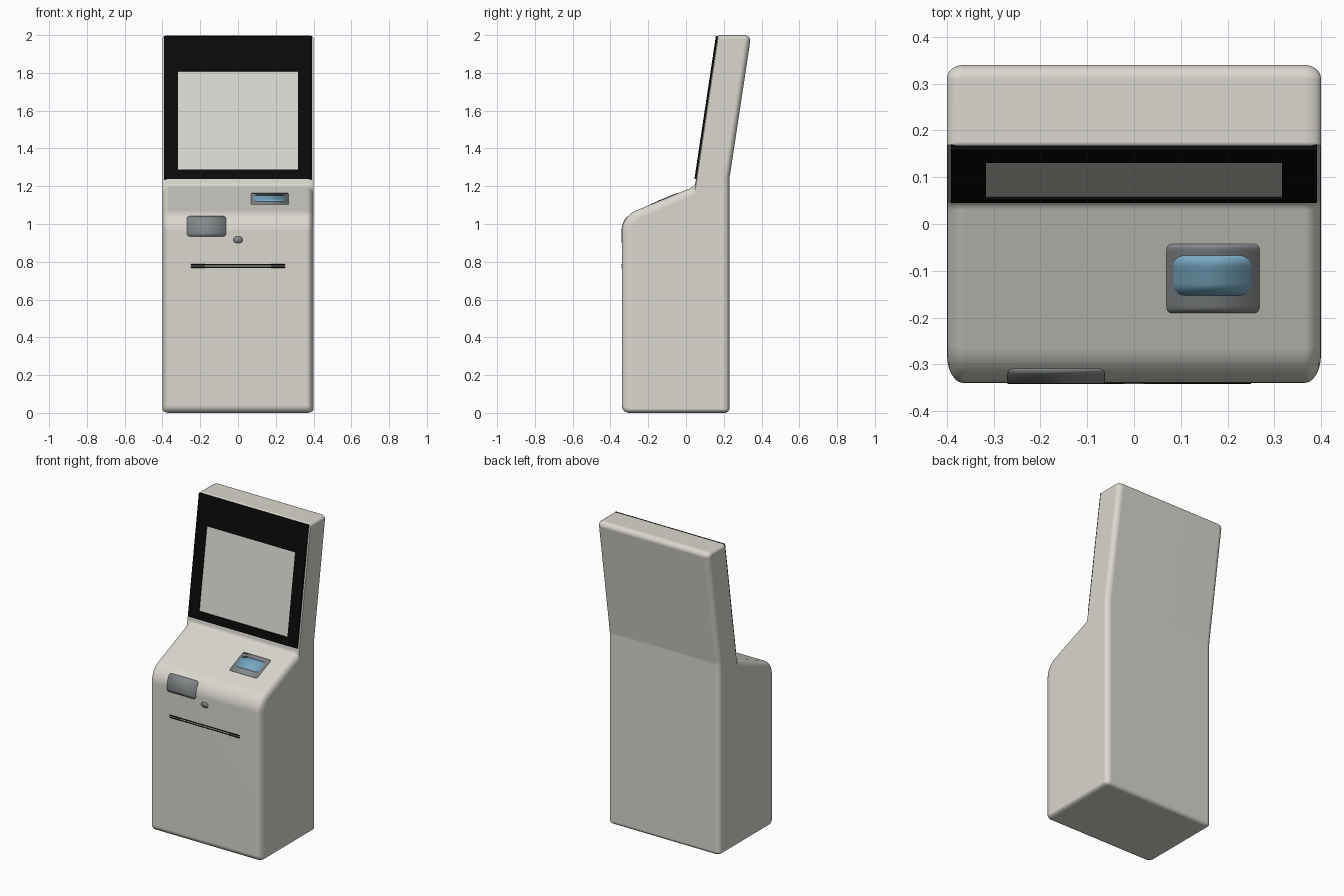
import bpy, bmesh, math
from mathutils import Vector
from mathutils.geometry import intersect_line_line_2d

if "Cube" in bpy.data.objects:
    bpy.data.objects.remove(bpy.data.objects["Cube"])


def material(name, rgb):
    m = bpy.data.materials.new(name)
    m.diffuse_color = (*rgb, 1)
    m.use_nodes = True
    m.node_tree.nodes["Principled BSDF"].inputs["Base Color"].default_value = m.diffuse_color
    return m


BODY = material("warm_light_grey", (0.70, 0.68, 0.62))
GLASS = material("pale_screen_grey", (0.71, 0.70, 0.65))
BLACK = material("black", (0.003, 0.003, 0.003))
GREY = material("mid_grey", (0.24, 0.255, 0.26))
BLUE = material("soft_blue", (0.19, 0.40, 0.55))


def add(name, bm, mat):
    bmesh.ops.recalc_face_normals(bm, faces=bm.faces)
    me = bpy.data.meshes.new(name)
    bm.to_mesh(me)
    bm.free()
    me.materials.append(mat)
    me.shade_smooth()
    me.set_sharp_from_angle(angle=math.radians(35))
    ob = bpy.data.objects.new(name, me)
    bpy.context.collection.objects.link(ob)
    return ob


# Side profile: y, z, corner radius, edge rounding of the edge that follows
CORNERS = [(-0.34, 0.0, 0.04, 0.06), (-0.34, 1.04, 0.12, 0.045),
           (0.047, 1.2, 0.03, 0.006), (0.167, 2.0, 0.01, 0.02),
           (0.345, 2.0, 0.03, 0.03), (0.23, 1.24, 0.1, 0.03),
           (0.23, 0.0, 0.025, 0.02)]
STEPS = 10


def profile(f):
    """Profile moved inwards by fraction f of each edge rounding, corners filleted."""
    pts = [Vector(c[:2]) for c in CORNERS]
    n = len(pts)
    lines = []
    for i in range(n):
        d = (pts[(i + 1) % n] - pts[i]).normalized()
        lines.append((pts[i] + Vector((d.y, -d.x)) * CORNERS[i][3] * f, d))
    out = []
    for i in range(n):
        (a, da), (b, db) = lines[i - 1], lines[i]
        cross = da.x * db.y - da.y * db.x
        t = ((b - a).x * db.y - (b - a).y * db.x) / cross
        p = a + da * t
        shift = f * (CORNERS[i - 1][3] + CORNERS[i][3]) / 2
        r = CORNERS[i][2] + (shift if cross > 0 else -shift)
        r = max(r, 0.004)
        half = da.angle(db) / 2
        tan = r * math.tan(half)
        c = p + (db - da).normalized() * r / math.cos(half)
        va, vb = (p - da * tan - c).normalized(), (p + db * tan - c).normalized()
        out += [c + va.slerp(vb, k / STEPS) * r for k in range(STEPS + 1)]
    return out


# Cabinet: the profile lofted across x with rounded side edges
RX, ARC = 0.035, 6
half_rings = [(0.4 - RX + RX * math.sin(k * math.pi / 2 / ARC),
               1 - math.cos(k * math.pi / 2 / ARC)) for k in range(ARC + 1)]
bm = bmesh.new()
rings = []
for x, f in [(-x, f) for x, f in reversed(half_rings)] + half_rings:
    rings.append([bm.verts.new((x, p.x, p.y)) for p in profile(f)])
for a, b in zip(rings, rings[1:]):
    for i in range(len(a)):
        j = (i + 1) % len(a)
        bm.faces.new((a[i], a[j], b[j], b[i]))
bm.faces.new(rings[0])
bm.faces.new(rings[-1])
cabinet = add("cabinet", bm, BODY)
cabinet.modifiers.new("even_shading", "WEIGHTED_NORMAL").keep_sharp = True

# Front surface lookup used by the plates that follow the cabinet skin
front = profile(0)[STEPS:3 * STEPS]


def skin(z, lift):
    for a, b in zip(front, front[1:]):
        if a.y <= z <= b.y:
            d = (b - a).normalized()
            return a.lerp(b, (z - a.y) / (b.y - a.y)) + Vector((-d.y, d.x)) * lift


def plate(name, x0, x1, z0, z1, corner, mat, lift=0.002):
    """Thin rounded plate lying on the front skin."""
    rows = 24
    path = [skin(z0 + (z1 - z0) * (1 - math.cos(math.pi * k / rows)) / 2, lift)
            for k in range(rows + 1)]
    run = [0]
    for a, b in zip(path, path[1:]):
        run.append(run[-1] + (b - a).length)
    bm = bmesh.new()
    prev = None
    for p, s in zip(path, run):
        d = max(corner - min(s, run[-1] - s), 0)
        inset = corner - math.sqrt(max(corner ** 2 - d ** 2, 0))
        row = [bm.verts.new((x, p.x, p.y)) for x in (x0 + inset, x1 - inset)]
        if prev:
            bm.faces.new((prev[0], prev[1], row[1], row[0]))
        prev = row
    ob = add(name, bm, mat)
    # keep the plate facing outwards
    if ob.data.polygons[rows // 2].normal.y > 0:
        ob.data.flip_normals()
    sol = ob.modifiers.new("thickness", "SOLIDIFY")
    sol.thickness, sol.offset = 0.004, -1


plate("card_reader", -0.27, -0.063, 0.935, 1.04, 0.015, GREY)
plate("scanner_surround", 0.07, 0.268, 1.102, 1.163, 0.012, GREY)
plate("scanner_window", 0.084, 0.25, 1.118, 1.153, 0.025, BLUE, 0.0035)
plate("sensor", -0.024, 0.024, 0.9, 0.933, 0.014, GREY)
for name, z in (("upper", 0.784), ("lower", 0.771)):
    plate(name + "_slot_line", -0.25, 0.25, z - 0.003, z + 0.003, 0.0, BLACK)

# Display: points on the tilted face, by x, height and distance out
lo, hi = Vector(CORNERS[2][:2]), Vector(CORNERS[3][:2])
up = (hi - lo).normalized()


def tilt(x, z, out):
    p = lo + up * ((z - lo.y) / up.y) + Vector((-up.y, up.x)) * out
    return (x, p.x, p.y)


def loop(bm, x, z0, z1, out):
    return [bm.verts.new(tilt(*c, out)) for c in ((-x, z0), (x, z0), (x, z1), (-x, z1))]


# Black bezel: a closed rectangular ring
bm = bmesh.new()
loops = [loop(bm, 0.391, 1.237, 1.994, 0.008), loop(bm, 0.317, 1.288, 1.808, 0.008),
         loop(bm, 0.317, 1.288, 1.808, -0.004), loop(bm, 0.391, 1.237, 1.994, -0.004)]
for k in range(4):
    a, b = loops[k], loops[(k + 1) % 4]
    for i in range(4):
        j = (i + 1) % 4
        bm.faces.new((a[i], a[j], b[j], b[i]))
add("display_bezel", bm, BLACK)

# Screen set back inside the bezel
bm = bmesh.new()
a, b = loop(bm, 0.318, 1.287, 1.809, 0.002), loop(bm, 0.318, 1.287, 1.809, -0.003)
bm.faces.new(a)
bm.faces.new(b)
for i in range(4):
    j = (i + 1) % 4
    bm.faces.new((a[i], a[j], b[j], b[i]))
add("display_screen", bm, GLASS)
